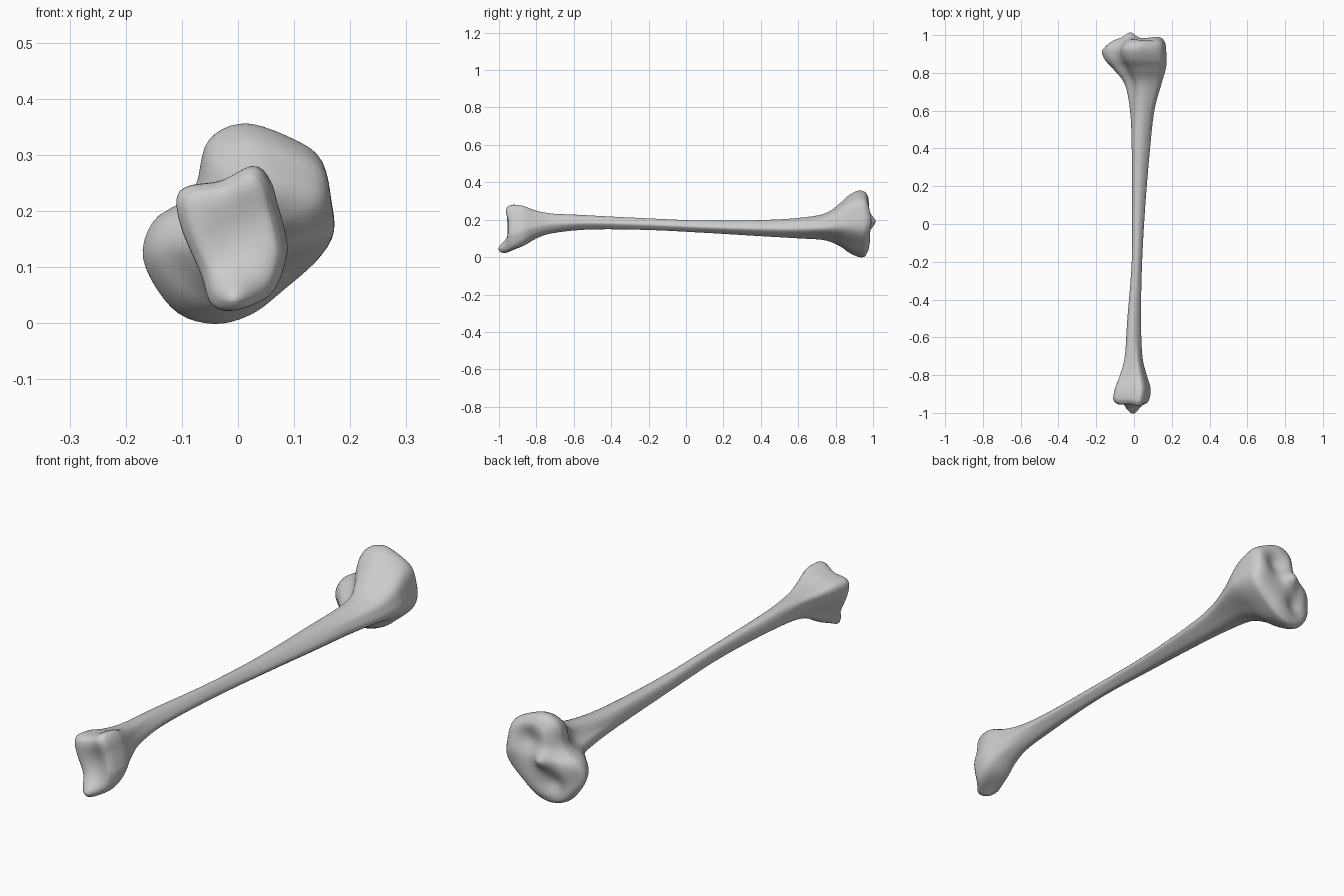
import bpy
import bmesh
import math
from mathutils import Vector

cube = bpy.data.objects.get("Cube")
if cube:
    bpy.data.objects.remove(cube, do_unlink=True)

SIDES = 72
STEPS_PER_SPAN = 6
CAP_RINGS = 12

# Cross-section outlines (x, z), clockwise from the top
ANKLE = [(.03, .28), (.057, .255), (.07, .21), (.085, .15), (.088, .11),
         (.065, .05), (.0, .02), (-.045, .03), (-.065, .085),
         (-.1, .165), (-.11, .22), (-.09, .243), (-.03, .253)]
KNEE = [(.01, .355), (.1, .327), (.15, .29), (.166, .22), (.17, .16),
        (.145, .115), (.08, .06), (.02, .017), (-.05, .0), (-.12, .025),
        (-.172, .11), (-.155, .18), (-.1, .218), (-.076, .25), (-.055, .325)]
SHAFT = [(0, .9), (.6, .55), (1, -.1), (.6, -.65), (0, -1), (-.7, -.75),
         (-.95, 0), (-.7, .75)]

# Stations along the bone: y, left x, right x, bottom z, top z
STATIONS = [
    (-.95, -.095, .07, .04, .265),
    (-.925, -.11, .083, .022, .28),
    (-.87, -.1, .088, .05, .275),
    (-.8, -.075, .068, .1, .25),
    (-.7, -.05, .045, .13, .235),
    (-.5, -.035, .037, .148, .222),
    (-.2, -.012, .043, .145, .207),
    (.1, -.01, .06, .13, .195),
    (.4, -.012, .085, .112, .198),
    (.6, -.022, .108, .1, .21),
    (.74, -.05, .145, .09, .233),
    (.82, -.11, .168, .06, .285),
    (.87, -.155, .172, .025, .33),
    (.92, -.17, .17, .002, .355),
    (.955, -.15, .165, .002, .35),
    (.975, -.115, .15, .03, .325),
]

# Joint surface relief: x, z, radius, push along y
ANKLE_RELIEF = [(-.005, .035, .045, -.055), (0, .16, .06, .015),
                (.03, .26, .04, -.01)]
KNEE_RELIEF = [(-.02, .19, .035, .03), (.05, .25, .05, -.025),
               (-.06, .09, .05, -.03), (-.17, .12, .05, -.02),
               (.13, .2, .05, .01)]


def catmull(a, b, c, d, t):
    """Smooth curve between b and c, for tuples of any length."""
    return [q + .5 * t * (r - p + t * (2 * p - 5 * q + 4 * r - s
            + t * (3 * (q - r) + s - p))) for p, q, r, s in zip(a, b, c, d)]


def smoothstep(low, high, v):
    t = min(1, max(0, (v - low) / (high - low)))
    return t * t * (3 - 2 * t)


def unit_outline(points):
    """Fit the outline to a unit box and sample it at even angles."""
    n = len(points)
    dense = [catmull(*(points[(i + k) % n] for k in (-1, 0, 1, 2)), j / 16)
             for i in range(n) for j in range(16)]
    spans = []
    for axis in (0, 1):
        values = [p[axis] for p in dense]
        spans.append(((max(values) + min(values)) / 2,
                      (max(values) - min(values)) / 2))
    dense = [Vector([(p[k] - spans[k][0]) / spans[k][1] for k in (0, 1)])
             for p in dense]
    result = []
    for i in range(SIDES):
        ray = Vector((math.sin(math.tau * i / SIDES),
                      math.cos(math.tau * i / SIDES)))
        for p, q in zip(dense, dense[1:] + dense[:1]):
            u, v = ray.cross(p), ray.cross(q)
            if u * v <= 0 and u != v and ray.dot(p) > 0:
                result.append(p.lerp(q, u / (u - v)))
                break
    return result


def relief(x, z, bumps):
    return sum(push * math.exp(-((x - cx) ** 2 + (z - cz) ** 2) / r ** 2)
               for cx, cz, r, push in bumps)


def shaped(x, y, z):
    """Push points near either end by the relief of its joint surface."""
    ankle = smoothstep(-.8, -.94, y) * relief(x, z, ANKLE_RELIEF)
    knee = smoothstep(.88, .975, y) * relief(x, z, KNEE_RELIEF)
    return Vector((x, y + ankle + knee, z))


def bone_rings():
    ankle, shaft, knee = map(unit_outline, (ANKLE, SHAFT, KNEE))
    last = len(STATIONS) - 1
    rows = []
    for i in range(last):
        around = [STATIONS[min(last, max(0, i + k))] for k in (-1, 0, 1, 2)]
        rows += [catmull(*around, j / STEPS_PER_SPAN)
                 for j in range(STEPS_PER_SPAN)]
    rows.append(STATIONS[-1])
    body = []
    for y, x0, x1, z0, z1 in rows:
        to_ankle = smoothstep(-.55, -.88, y)
        to_knee = smoothstep(.4, .88, y)
        ring = []
        for a, s, k in zip(ankle, shaft, knee):
            p = s.lerp(a, to_ankle).lerp(k, to_knee)
            ring.append(((x0 + x1 + p.x * (x1 - x0)) / 2, y,
                         (z0 + z1 + p.y * (z1 - z0)) / 2))
        body.append(ring)

    # Joint surfaces close both ends with shrinking rings
    def cap(ring, bulge):
        cx = sum(p[0] for p in ring) / SIDES
        cz = sum(p[2] for p in ring) / SIDES
        rings = []
        for k in range(1, CAP_RINGS):
            s = 1 - k / CAP_RINGS
            rings.append([(cx + s * (x - cx), y + bulge * (1 - s ** 6),
                           cz + s * (z - cz)) for x, y, z in ring])
        return rings

    return cap(body[0], -.01)[::-1] + body + cap(body[-1], .01)


# Bone mesh
bm = bmesh.new()
loops = [[bm.verts.new(shaped(*p)) for p in ring] for ring in bone_rings()]
for lower, upper in zip(loops, loops[1:]):
    for i in range(SIDES):
        j = (i + 1) % SIDES
        bm.faces.new((lower[i], lower[j], upper[j], upper[i]))
bm.faces.new(loops[0])
bm.faces.new(loops[-1])
bmesh.ops.recalc_face_normals(bm, faces=bm.faces)
mesh = bpy.data.meshes.new("shin_bone")
bm.to_mesh(mesh)
bm.free()

# Bone colour
grey = bpy.data.materials.new("bone_grey")
grey.use_nodes = True
colour = (.6, .6, .6, 1)
grey.diffuse_color = colour
grey.node_tree.nodes["Principled BSDF"].inputs["Base Color"].default_value = colour
mesh.materials.append(grey)

bone = bpy.data.objects.new("shin_bone", mesh)
bpy.context.collection.objects.link(bone)
bpy.context.view_layer.objects.active = bone
bone.select_set(True)
bpy.ops.object.shade_smooth_by_angle(angle=math.radians(50))
